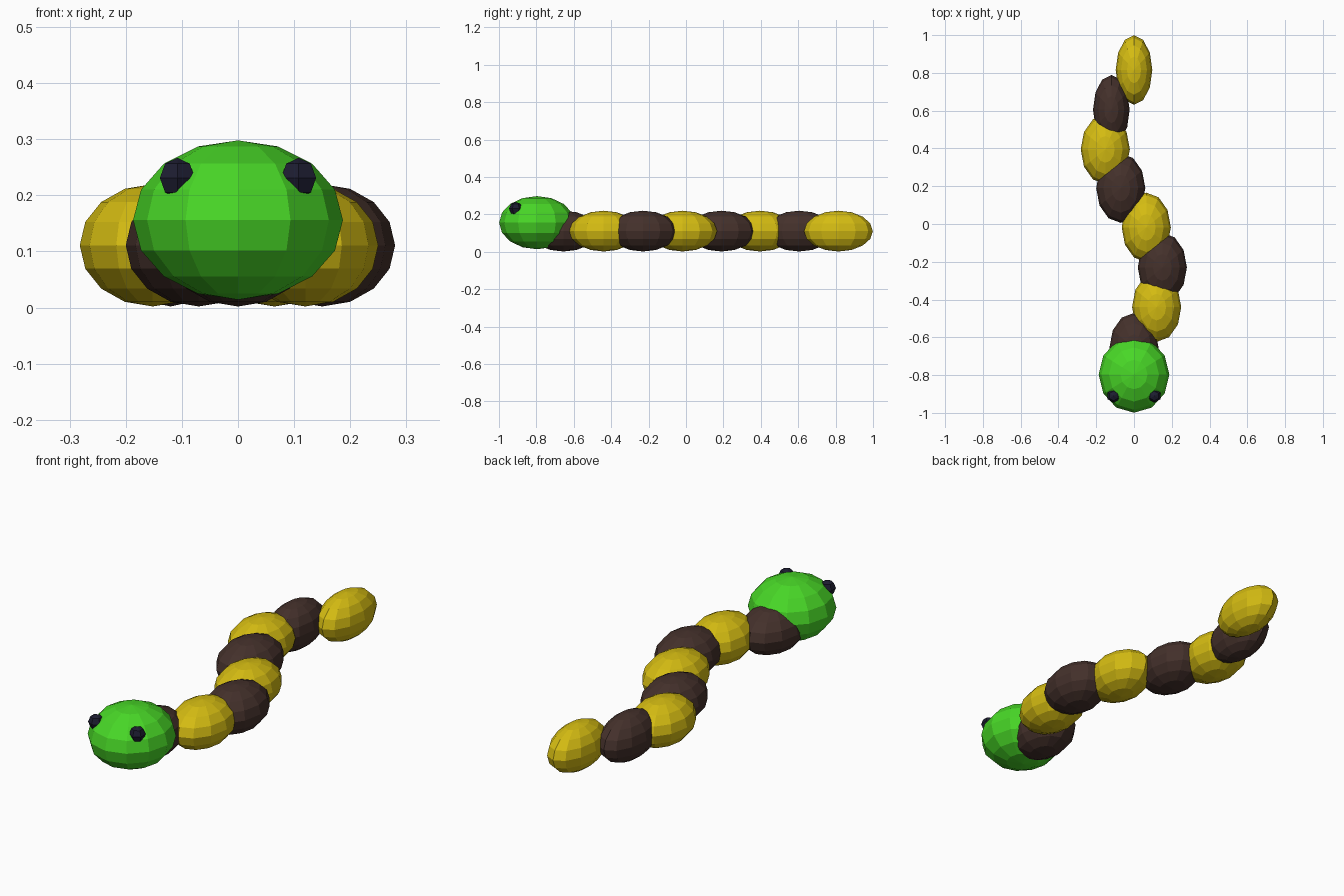
import bpy

if "Cube" in bpy.data.objects:
    bpy.data.objects.remove(bpy.data.objects["Cube"])


def material(name, rgb):
    m = bpy.data.materials.new(name)
    m.diffuse_color = (*rgb, 1.0)
    m.use_nodes = True
    m.node_tree.nodes["Principled BSDF"].inputs["Base Color"].default_value = m.diffuse_color
    return m


green = material("leaf green", (0.065, 0.68, 0.02))
yellow = material("mustard yellow", (0.66, 0.50, 0.006))
brown = material("dark brown", (0.058, 0.030, 0.024))
navy = material("eye navy", (0.012, 0.012, 0.03))


def ellipsoid(name, loc, radii, mat, segments=12, rings=8):
    """Flat-shaded low-poly ellipsoid."""
    bpy.ops.mesh.primitive_uv_sphere_add(segments=segments, ring_count=rings,
                                         radius=1, location=loc)
    ob = bpy.context.object
    ob.name = name
    ob.scale = radii
    bpy.ops.object.transform_apply(location=False, rotation=False, scale=True)
    ob.data.materials.append(mat)
    return ob


# Winding body: (x, y, half width) from neck to tail, alternating colours
body = [(0.0, -0.655, 0.13), (0.12, -0.44, 0.13), (0.15, -0.23, 0.13),
        (0.065, -0.018, 0.13), (-0.07, 0.19, 0.13), (-0.152, 0.395, 0.13),
        (-0.12, 0.605, 0.097), (0.0, 0.815, 0.097)]
for i, (x, y, w) in enumerate(body):
    ellipsoid(f"body_segment_{i + 1}", (x, y, 0.111), (w, 0.184, 0.109),
              yellow if i % 2 else brown)

# Head
ellipsoid("head", (0, -0.797, 0.156), (0.187, 0.202, 0.142), green)

# Eyes
for side, name in ((-1, "left_eye"), (1, "right_eye")):
    ellipsoid(name, (side * 0.108, -0.91, 0.231), (0.036, 0.036, 0.036),
              navy, 6, 4)
